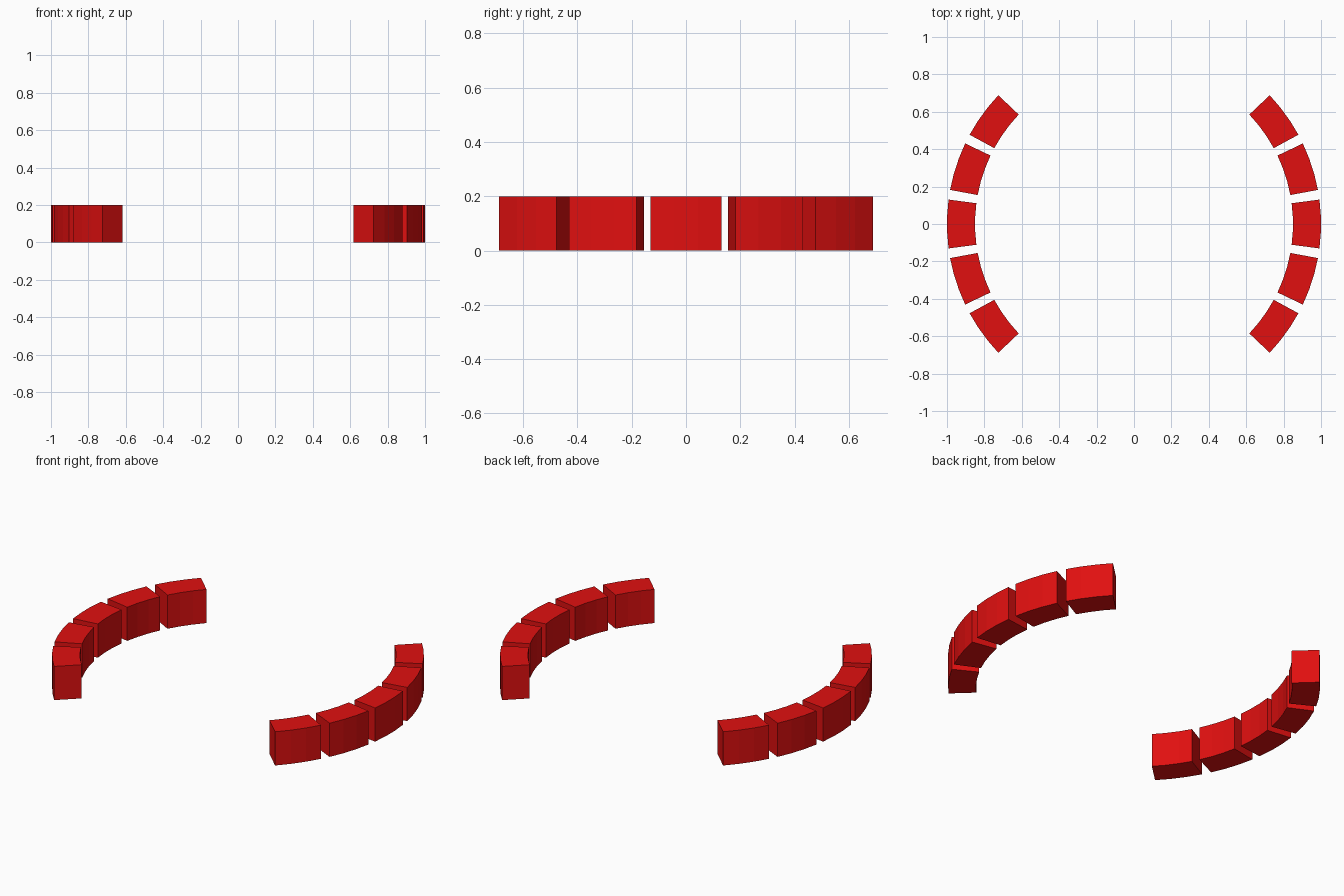
import bpy, bmesh
from math import sin, cos, radians

if "Cube" in bpy.data.objects:
    bpy.data.objects.remove(bpy.data.objects["Cube"])

R_OUT, R_IN, HEIGHT = 1.0, 0.85, 0.2
STEP, SPAN, SEGS = 18, 15, 3

red = bpy.data.materials.new("red")
red.diffuse_color = (0.75, 0.005, 0.005, 1)
red.use_nodes = True
red.node_tree.nodes["Principled BSDF"].inputs["Base Color"].default_value = red.diffuse_color


# One curved block of the ring, centred on the given angle
def arc_block(name, centre):
    angles = [radians(centre - SPAN / 2 + SPAN * i / SEGS) for i in range(SEGS + 1)]
    bm = bmesh.new()
    rings = []
    for a in angles:
        c, s = cos(a), sin(a)
        rings.append([bm.verts.new((r * c, r * s, z)) for r, z in
                      ((R_IN, 0), (R_OUT, 0), (R_OUT, HEIGHT), (R_IN, HEIGHT))])
    for p, q in zip(rings, rings[1:]):
        for k in range(4):
            n = (k + 1) % 4
            bm.faces.new((p[k], p[n], q[n], q[k]))
    bm.faces.new(rings[0])
    bm.faces.new(rings[-1])
    bmesh.ops.recalc_face_normals(bm, faces=bm.faces)
    me = bpy.data.meshes.new(name)
    bm.to_mesh(me)
    bm.free()
    me.materials.append(red)
    bpy.context.collection.objects.link(bpy.data.objects.new(name, me))


# Five blocks on each side
for side, base in (("right", 0), ("left", 180)):
    for i in range(-2, 3):
        arc_block(f"{side}_block_{i + 3}", base + i * STEP)
